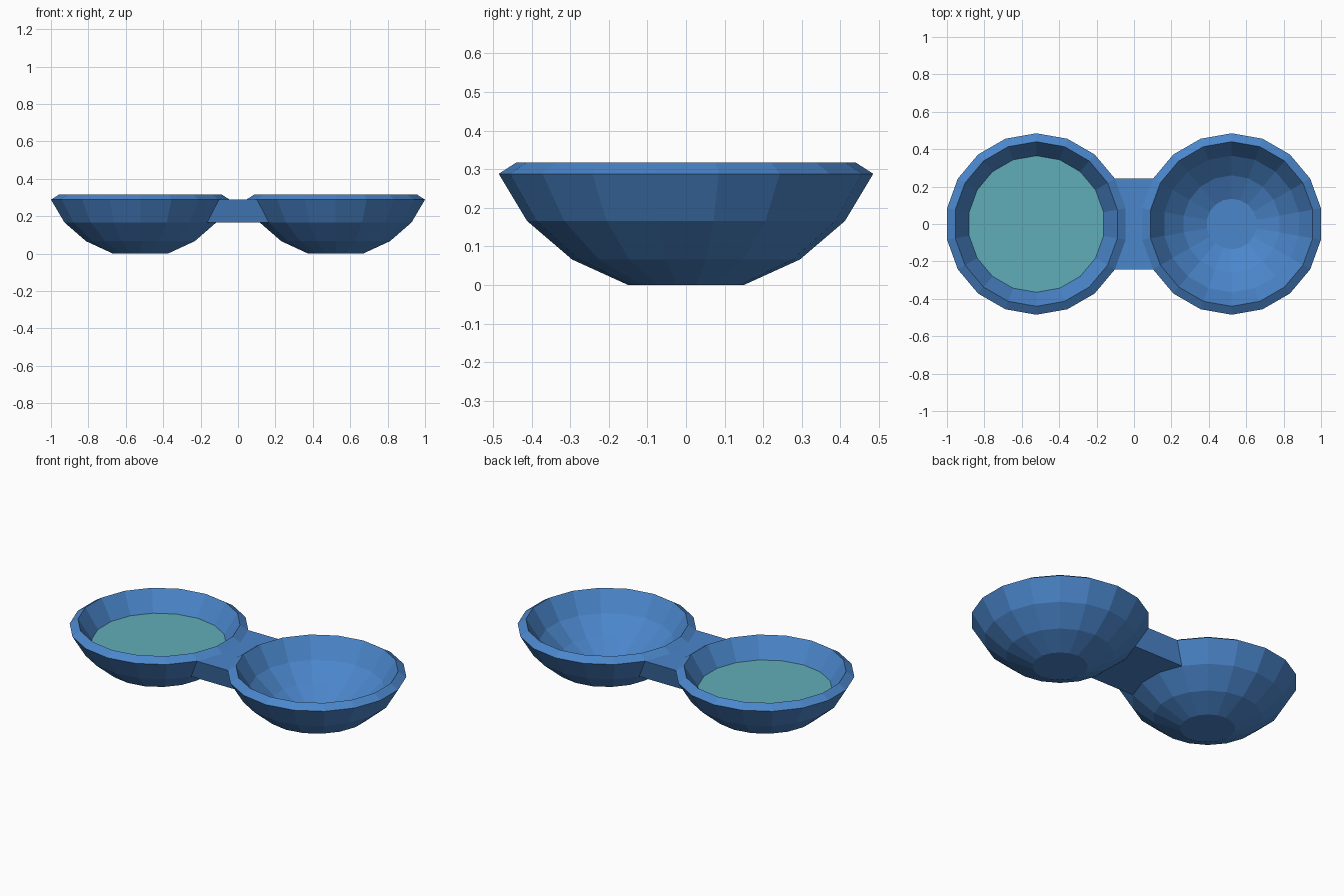
import bpy, bmesh
from math import cos, sin, radians

if "Cube" in bpy.data.objects:
    bpy.data.objects.remove(bpy.data.objects["Cube"])

SIDES = 18
CX = 0.522


def material(name, color):
    m = bpy.data.materials.new(name)
    m.diffuse_color = color
    m.use_nodes = True
    m.node_tree.nodes["Principled BSDF"].inputs["Base Color"].default_value = m.diffuse_color
    return m


def add_object(name, bm, mat):
    bmesh.ops.recalc_face_normals(bm, faces=bm.faces[:])
    me = bpy.data.meshes.new(name)
    bm.to_mesh(me)
    bm.free()
    me.materials.append(mat)
    ob = bpy.data.objects.new(name, me)
    bpy.context.collection.objects.link(ob)
    return ob


def ring(bm, cx, r, z):
    angles = [radians(90 + i * 360 / SIDES) for i in range(SIDES)]
    return [bm.verts.new((cx + r * cos(a), r * sin(a), z)) for a in angles]


# Bowl profile (radius, height): outside foot, over the rim, down to the inner floor
profile = [(0.15, 0.0), (0.295, 0.066), (0.412, 0.166), (0.485, 0.288),
           (0.44, 0.317), (0.365, 0.2), (0.26, 0.108), (0.135, 0.045)]
bm = bmesh.new()
rings = [ring(bm, CX, r, z) for r, z in profile]
bm.faces.new(rings[0])
bm.faces.new(rings[-1])
opening = []
for level, (a, b) in enumerate(zip(rings, rings[1:])):
    for i in range(SIDES):
        j = (i + 1) % SIDES
        # Leave three outer wall panels open where the bridge joins
        if level == 2 and 3 <= i <= 5:
            continue
        bm.faces.new((a[i], a[j], b[j], b[i]))

# Bridge: pull the opening's border to the centre plane, then mirror
border = [e for e in bm.edges if e.is_boundary]
new = bmesh.ops.extrude_edge_only(bm, edges=border)["geom"]
for v in new:
    if isinstance(v, bmesh.types.BMVert):
        v.co.x = 0
# The middle seam sits on x = 0
blue = material("blue_plastic", (0.07, 0.24, 0.60, 1))
bowls = add_object("double_bowl", bm, blue)
# The open panels face -x on the +x bowl
mirror = bowls.modifiers.new("mirror", "MIRROR")
mirror.use_axis[0] = True
mirror.use_clip = True
mirror.merge_threshold = 0.001

# Water in the left bowl
bm = bmesh.new()
bm.faces.new(ring(bm, -CX, 0.365, 0.2))
water = add_object("water", bm, material("water", (0.12, 0.42, 0.48, 1)))
for f in water.data.polygons:
    if f.normal.z < 0:
        water.data.flip_normals()
